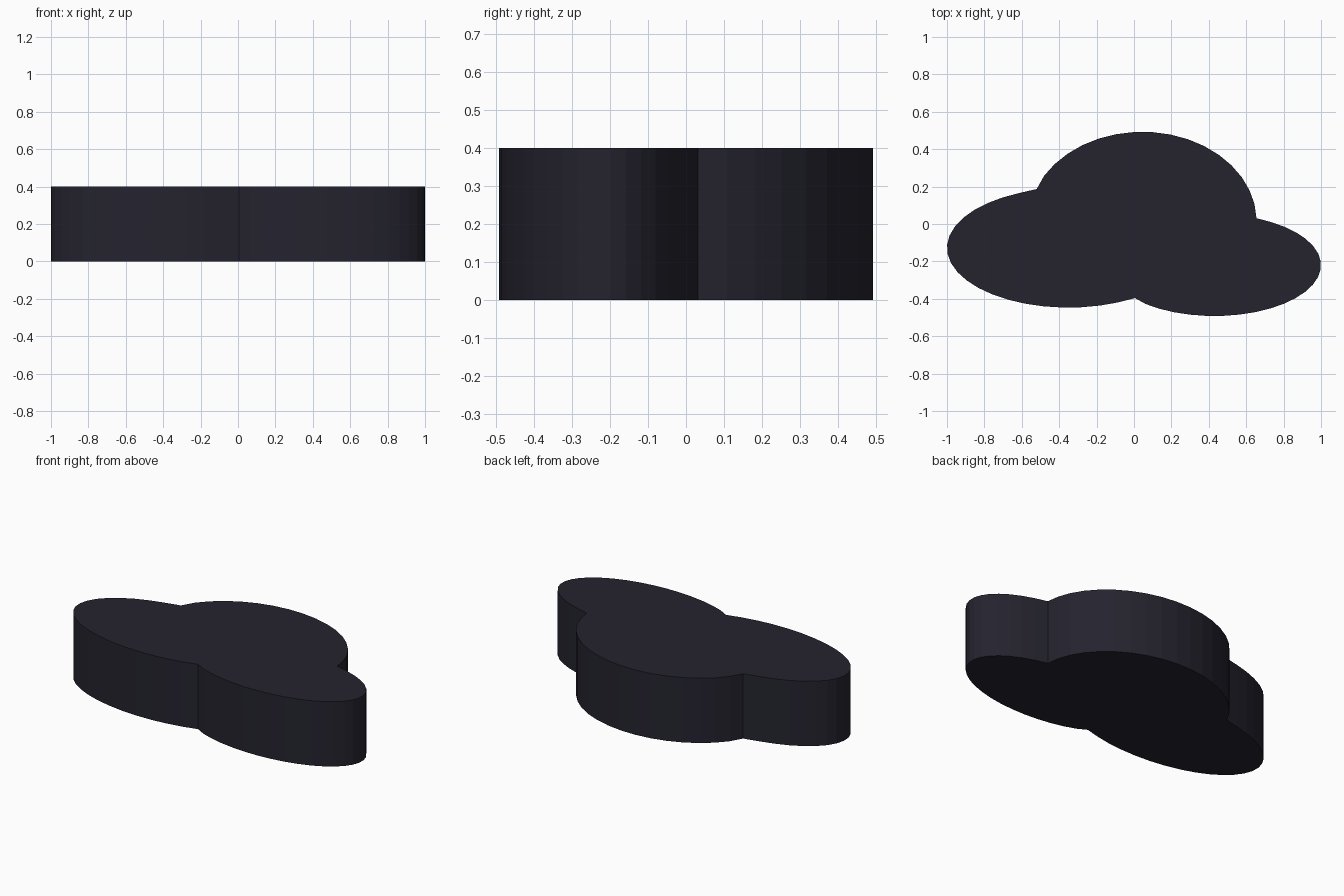
import bpy, bmesh, math

if "Cube" in bpy.data.objects:
    bpy.data.objects.remove(bpy.data.objects["Cube"])

HEIGHT = 0.40
# Corners where neighbouring lobes meet
FRONT, RIGHT, LEFT = (0.005, -0.396), (0.655, 0.031), (-0.52, 0.187)
# Elliptical lobes, counter-clockwise: centre, radii, start corner, end corner
LOBES = [
    (0.43, -0.22, 0.57, 0.272, FRONT, RIGHT),
    (0.045, 0.013, 0.611, 0.48, RIGHT, LEFT),
    (-0.35, -0.127, 0.65, 0.32, LEFT, FRONT),
]


def lobe_arc(cx, cy, rx, ry, start, end):
    """Points along an elliptical arc, starting exactly at its corner."""
    a = math.atan2((start[1] - cy) / ry, (start[0] - cx) / rx)
    b = math.atan2((end[1] - cy) / ry, (end[0] - cx) / rx)
    if b <= a:
        b += 2 * math.pi
    n = round((b - a) / (2 * math.pi) * 40)
    return [start] + [(cx + rx * math.cos(a + (b - a) * i / n),
                       cy + ry * math.sin(a + (b - a) * i / n)) for i in range(1, n)]


# Cloud slab: outline extruded straight up
bm = bmesh.new()
outline = [p for lobe in LOBES for p in lobe_arc(*lobe)]
base = bm.faces.new([bm.verts.new((x, y, 0)) for x, y in outline])
top = bmesh.ops.extrude_face_region(bm, geom=[base], use_keep_orig=True)
bmesh.ops.translate(bm, vec=(0, 0, HEIGHT),
                    verts=[v for v in top["geom"] if isinstance(v, bmesh.types.BMVert)])
bmesh.ops.recalc_face_normals(bm, faces=bm.faces[:])
mesh = bpy.data.meshes.new("cloud_slab")
bm.to_mesh(mesh)
bm.free()

# Single dark blue-grey colour
mat = bpy.data.materials.new("dark slate")
mat.diffuse_color = (0.018, 0.017, 0.028, 1)
mat.use_nodes = True
mat.node_tree.nodes["Principled BSDF"].inputs["Base Color"].default_value = mat.diffuse_color
mesh.materials.append(mat)
bpy.context.collection.objects.link(bpy.data.objects.new("cloud_slab", mesh))
